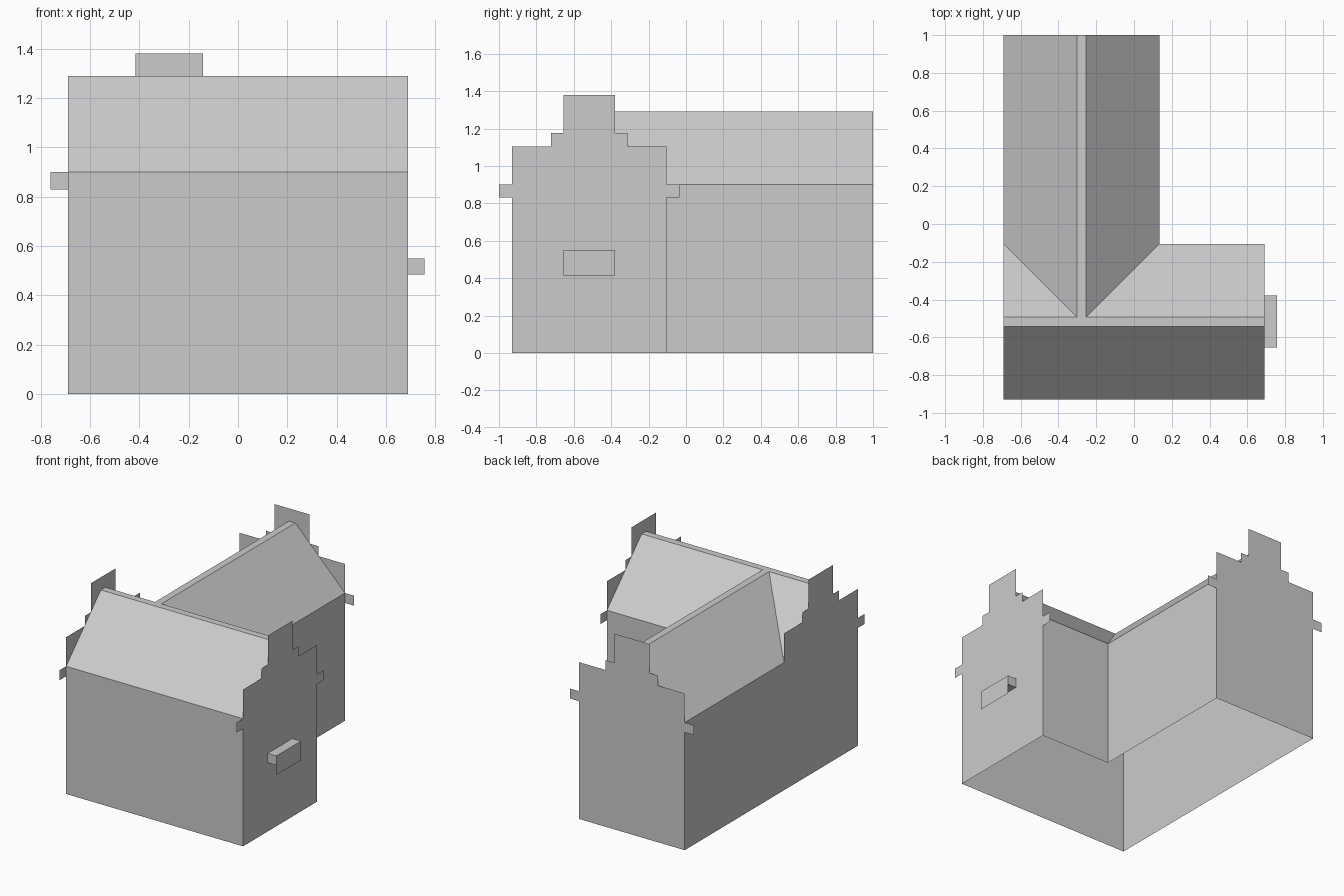
import bpy
from mathutils import Vector

cube = bpy.data.objects.get("Cube")
if cube:
    bpy.data.objects.remove(cube)

# Main dimensions
HX = 0.69                      # half length of the front wing
YC, XC = -0.517, -0.278        # ridge centre lines of the front and back wings
HALF = 0.412                   # half width of both wings
RIDGE = 0.025                  # half width of the flat ridge
EAVE, TOP = 0.9, 1.29
YF, YB, YEND = YC - HALF, YC + HALF, 1.0
XL, XR = -HX, XC + HALF
CORE = Vector((XC, YC, 0.6))   # point that every outer face looks away from

stone = bpy.data.materials.new("Plain grey")
stone.use_nodes = True
grey = (0.6, 0.6, 0.6, 1)
stone.diffuse_color = grey
stone.node_tree.nodes["Principled BSDF"].inputs["Base Color"].default_value = grey


def build(name, polygons, core=CORE):
    """Make one object from polygons, each turned to face away from core."""
    verts, faces = [], []
    for poly in polygons:
        pts = [Vector(p) for p in poly]
        normal = Vector()
        for a, b in zip(pts, pts[1:] + pts[:1]):
            normal += a.cross(b)
        if normal.dot(pts[0] - core) < 0:
            pts.reverse()
        faces.append(range(len(verts), len(verts) + len(pts)))
        verts += pts
    mesh = bpy.data.meshes.new(name)
    mesh.from_pydata(verts, [], [list(f) for f in faces])
    mesh.materials.append(stone)
    obj = bpy.data.objects.new(name, mesh)
    bpy.context.collection.objects.link(obj)
    return obj


def wall(a, b):
    return [(*a, 0), (*b, 0), (*b, EAVE), (*a, EAVE)]


# Stepped gables with small kneeler stones at the eaves
half = [(HALF, 0), (HALF, 0.83), (0.483, 0.83), (0.483, EAVE), (HALF, EAVE),
        (HALF, 1.105), (0.204, 1.105), (0.204, 1.175), (0.137, 1.175), (0.137, 1.38)]
outline = half + [(-u, z) for u, z in reversed(half)]
build("left_gable", [[(HX, YC + u, z) for u, z in outline]])
build("right_gable", [[(-HX, YC + u, z) for u, z in outline]])
build("back_gable", [[(XC + u, YEND, z) for u, z in outline]])

# Side walls, open at the bottom
build("front_wall", [wall((XL, YF), (HX, YF))])
build("inner_corner_walls", [wall((HX, YB), (XR, YB)), wall((XR, YB), (XR, YEND))])
build("back_wing_right_wall", [wall((XL, YB), (XL, YEND))])

# Front wing roof, cut along the valleys
y0, y1 = YC - RIDGE, YC + RIDGE
x0, x1 = XC - RIDGE, XC + RIDGE
build("front_wing_roof", [
    [(XL, YF, EAVE), (HX, YF, EAVE), (HX, y0, TOP), (XL, y0, TOP)],
    [(XL, y0, TOP), (HX, y0, TOP), (HX, y1, TOP), (XL, y1, TOP)],
    [(XL, YB, EAVE), (XL, y1, TOP), (x0, y1, TOP)],
    [(HX, YB, EAVE), (XR, YB, EAVE), (x1, y1, TOP), (HX, y1, TOP)],
])

# Back wing roof, meeting the front wing at the valleys
build("back_wing_roof", [
    [(XL, YB, EAVE), (XL, YEND, EAVE), (x0, YEND, TOP), (x0, y1, TOP)],
    [(x0, y1, TOP), (x0, YEND, TOP), (x1, YEND, TOP), (x1, y1, TOP)],
    [(XR, YB, EAVE), (XR, YEND, EAVE), (x1, YEND, TOP), (x1, y1, TOP)],
])

# Small canopy on the left gable with a hanging front panel
ya, yb, xo = YC - 0.138, YC + 0.138, 0.757
low, high, hang = 0.485, 0.55, 0.415
sides = [[(HX, ya, z), (xo, ya, z), (xo, yb, z), (HX, yb, z)] for z in (low, high)]
sides += [[(HX, y, low), (xo, y, low), (xo, y, high), (HX, y, high)] for y in (ya, yb)]
canopy_core = Vector((0.72, YC, 0.52))
build("canopy", sides, canopy_core)
build("canopy_front_panel",
      [[(xo, ya, hang), (xo, yb, hang), (xo, yb, high), (xo, ya, high)]], canopy_core)
